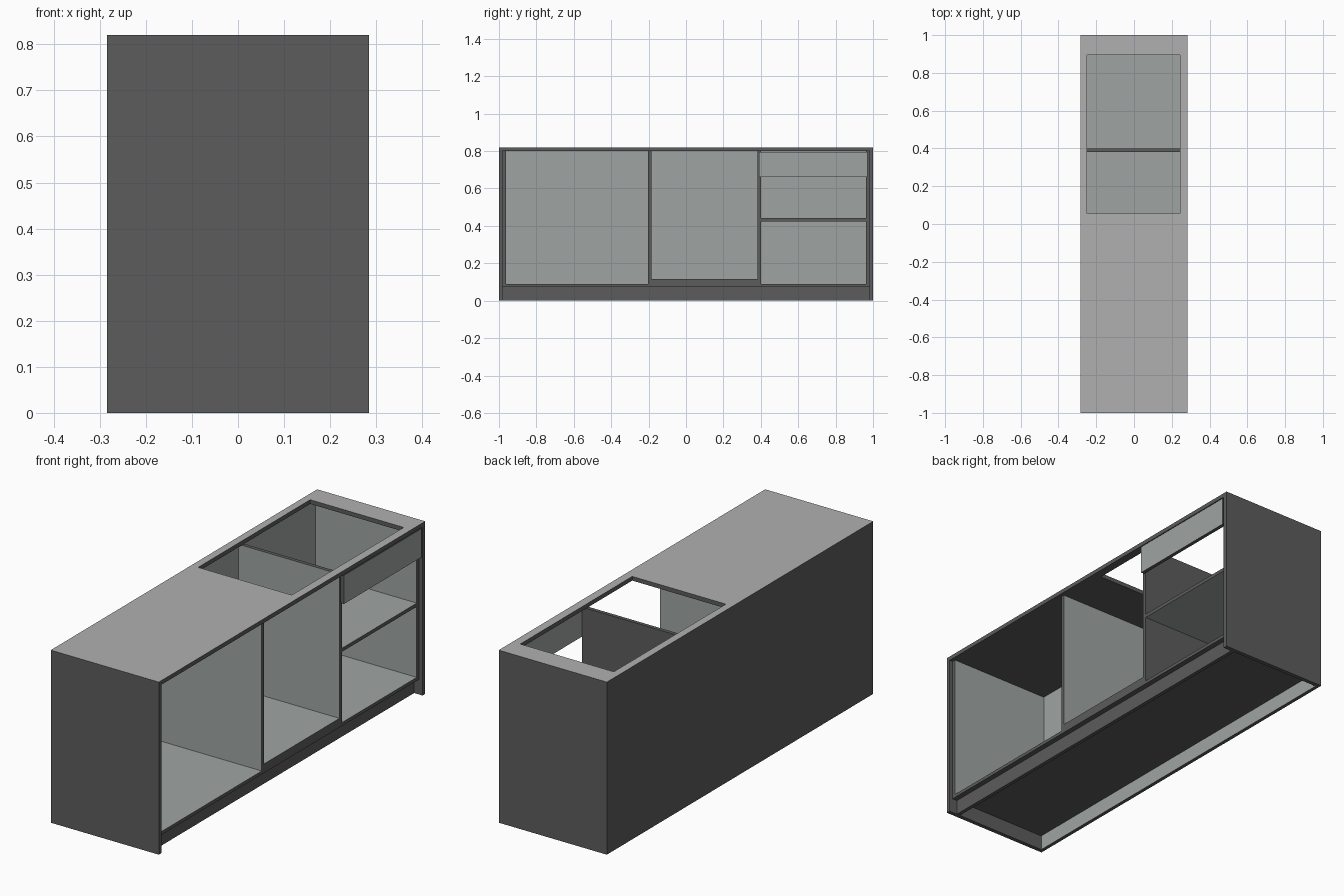
import bpy, bmesh
from mathutils import Vector

if "Cube" in bpy.data.objects:
    bpy.data.objects.remove(bpy.data.objects["Cube"])

X, Y, H = 0.284, 1.0, 0.82      # half depth, half length, height
T = 0.018                        # board thickness
XF = X - T                       # carcass front, behind the drawer front
ZT = H - 0.02                    # underside of worktop
ZB = 0.072                       # underside of carcass


def material(name, rgb):
    mat = bpy.data.materials.new(name)
    mat.diffuse_color = (*rgb, 1)
    mat.use_nodes = True
    mat.node_tree.nodes["Principled BSDF"].inputs["Base Color"].default_value = mat.diffuse_color
    return mat


DARK = material("dark_board", (0.107, 0.107, 0.107))
PALE = material("pale_laminate", (0.347, 0.376, 0.366))
GREY = material("grey_top", (0.434, 0.434, 0.434))
DIRS = {"+x": (1, 0, 0), "-x": (-1, 0, 0), "+y": (0, 1, 0),
        "-y": (0, -1, 0), "+z": (0, 0, 1), "-z": (0, 0, -1)}


def new_object(name, bm, faced="", facing=PALE):
    """Dark object whose faces pointing in the listed directions get a facing."""
    bmesh.ops.recalc_face_normals(bm, faces=bm.faces)
    bm.normal_update()
    for f in bm.faces:
        f.material_index = int(any(f.normal.dot(Vector(DIRS[d])) > 0.9 for d in faced.split()))
    mesh = bpy.data.meshes.new(name)
    bm.to_mesh(mesh)
    bm.free()
    mesh.materials.append(DARK)
    mesh.materials.append(facing)
    obj = bpy.data.objects.new(name, mesh)
    bpy.context.collection.objects.link(obj)
    return obj


def board(name, x, y, z, faced=""):
    """Box from (min, max) ranges."""
    bm = bmesh.new()
    bmesh.ops.create_cube(bm, size=1)
    for v in bm.verts:
        for i, (a, b) in enumerate((x, y, z)):
            v.co[i] = a if v.co[i] < 0 else b
    return new_object(name, bm, faced)


def framed_slab(name, outer, inner, z0, z1):
    """Rectangular slab with a rectangular opening; rects are (x0, x1, y0, y1)."""
    bm = bmesh.new()

    def ring(r, z):
        return [bm.verts.new((x, y, z)) for x, y in
                ((r[0], r[2]), (r[1], r[2]), (r[1], r[3]), (r[0], r[3]))]
    rings = [ring(outer, z0), ring(outer, z1), ring(inner, z1), ring(inner, z0)]
    for k in range(4):
        a, b = rings[k], rings[(k + 1) % 4]
        for i in range(4):
            j = (i + 1) % 4
            bm.faces.new((a[i], a[j], b[j], b[i]))
    return new_object(name, bm, "+z", GREY)


# Worktop with sink cutout
framed_slab("worktop", (-X, X, -Y, Y), (-0.248, 0.244, 0.055, 0.896), ZT, H)

# Outer end panels and inner carcass sides
for s, side, inward in ((-1, "left", "+y"), (1, "right", "-y")):
    board(side + "_end_panel", (-X, X), sorted((s * 0.98, s * Y)), (0, ZT))
    board(side + "_carcass_side", (-X + T, XF), sorted((s * 0.962, s * 0.98)), (ZB, ZT), inward)

# Back panel, carcass floor and recessed plinth
board("back_panel", (-X, -X + T), (-0.98, 0.98), (0, ZT), "+x")
board("carcass_floor", (-X + T, XF), (-0.962, 0.962), (ZB, ZB + 0.016), "+z")
board("plinth", (0.222, 0.24), (-0.98, 0.98), (0, ZB))

# Upright dividers
for name, y0, faced in (("left_divider", -0.202, "+y -y"), ("right_divider", 0.382, "-y")):
    board(name, (-X + T, XF), (y0, y0 + T), (ZB + 0.016, ZT), faced)

# Raised floor of the middle bay, shelf and false front of the right bay
board("middle_floor", (-X + T, XF), (-0.184, 0.382), (ZB + 0.016, 0.115), "+z")
board("right_shelf", (-X + T, XF), (0.4, 0.962), (0.424, 0.441), "+z -z")
board("false_drawer_front", (XF, X), (0.39, 0.971), (0.66, 0.796), "+x -x")
